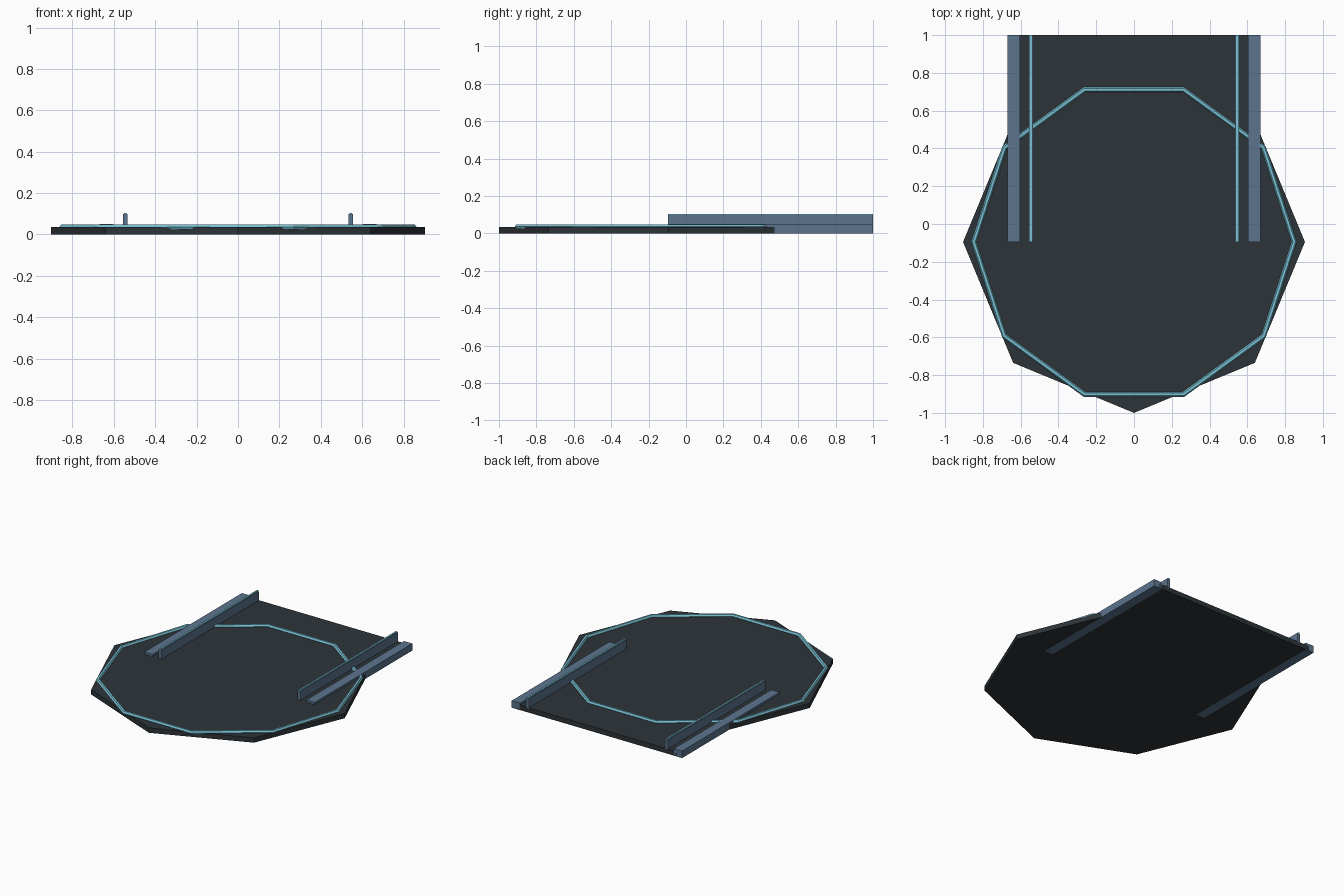
import bpy
import math

cube = bpy.data.objects.get("Cube")
if cube:
    bpy.data.objects.remove(cube, do_unlink=True)

CENTRE_Y = -0.095
DECK_TOP = 0.035


def material(name, rgb):
    mat = bpy.data.materials.new(name)
    mat.use_nodes = True
    colour = (*rgb, 1)
    mat.diffuse_color = colour
    mat.node_tree.nodes["Principled BSDF"].inputs["Base Color"].default_value = colour
    return mat


dark = material("dark slate", (0.026, 0.034, 0.040))
steel = material("steel blue", (0.107, 0.178, 0.275))
cyan = material("pale cyan", (0.19, 0.54, 0.66))


def finish(name, mat):
    obj = bpy.context.object
    obj.name = name
    obj.data.materials.append(mat)
    return obj


def box(name, mat, low, high):
    mid = [(a + b) / 2 for a, b in zip(low, high)]
    bpy.ops.mesh.primitive_cube_add(size=1, location=mid)
    obj = finish(name, mat)
    obj.scale = [b - a for a, b in zip(low, high)]
    bpy.ops.object.transform_apply(location=False, rotation=False, scale=True)
    return obj


# Eight-sided platform, with a corner pointing forward
bottom = 0.0005
bpy.ops.mesh.primitive_cylinder_add(
    vertices=8, radius=0.905, depth=DECK_TOP - bottom,
    location=(0, CENTRE_Y, (DECK_TOP + bottom) / 2))
finish("platform", dark)

# Ten-sided glowing ring
bpy.ops.mesh.primitive_torus_add(
    major_segments=10, minor_segments=6, major_radius=0.848,
    minor_radius=0.014, location=(0, CENTRE_Y, 0.037))
finish("ring", cyan)

# Walkway leading to the back
box("walkway", dark, (-0.63, CENTRE_Y, bottom), (0.63, 1, DECK_TOP))

# Kerbs, railings and light strips on both sides
for side, label in ((-1, "right"), (1, "left")):
    def beam(name, mat, x, width, z0, z1):
        box(f"{label}_{name}", mat, (side * x - width / 2, CENTRE_Y, z0),
            (side * x + width / 2, 1, z1))
    beam("kerb", steel, 0.637, 0.065, 0, 0.05)
    beam("railing", steel, 0.546, 0.022, 0.03, 0.098)
    beam("light_strip", cyan, 0.546, 0.012, 0.095, 0.104)
